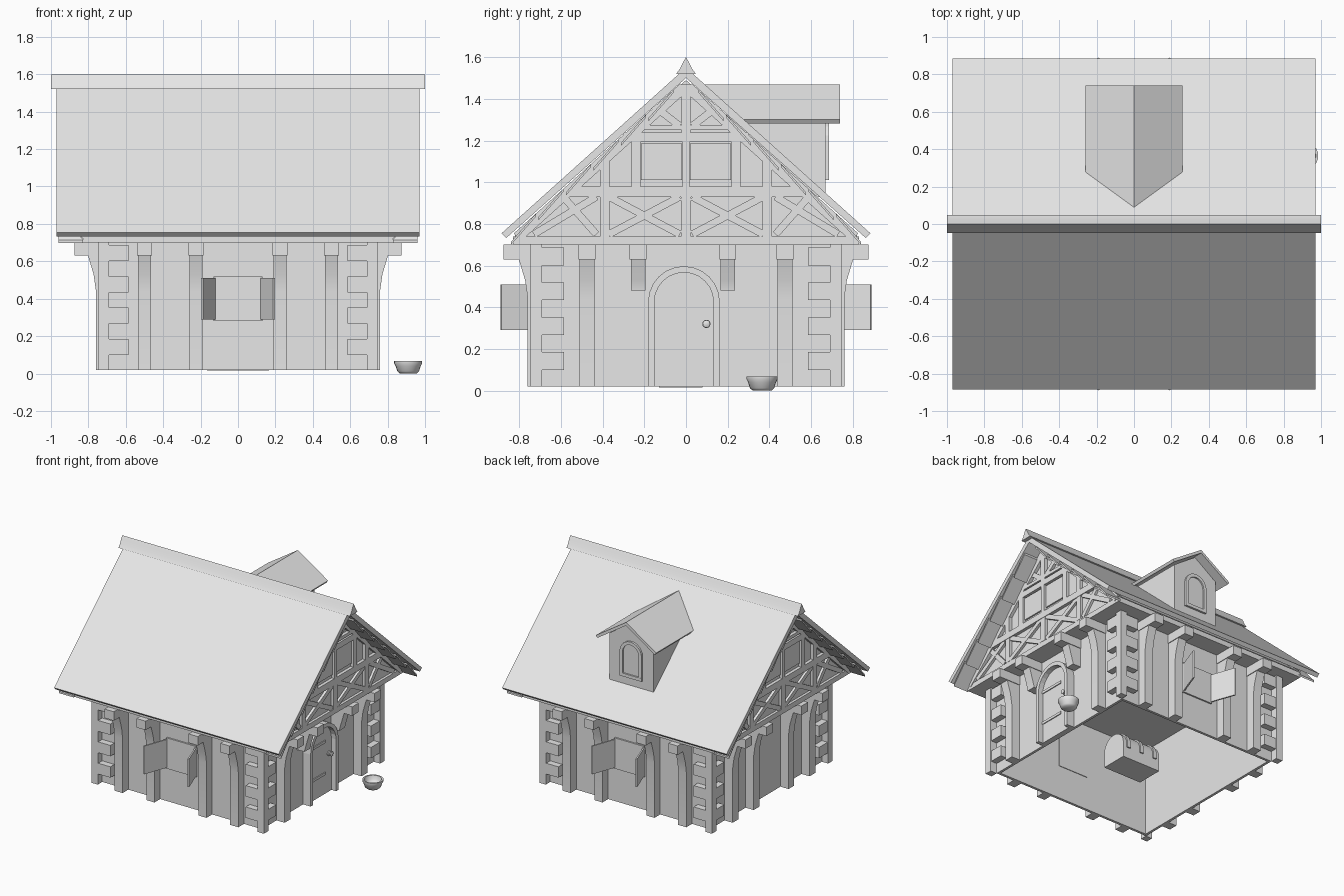
import bpy, bmesh, math
from mathutils import Matrix, Vector

old = bpy.data.objects.get("Cube")
if old:
    bpy.data.objects.remove(old, do_unlink=True)

grey = bpy.data.materials.new("plain_grey")
grey.use_nodes = True
grey.diffuse_color = (0.8, 0.8, 0.8, 1)
grey.node_tree.nodes["Principled BSDF"].inputs["Base Color"].default_value = (0.8, 0.8, 0.8, 1)

FRONT, RIGHT, BACK, LEFT = 0, 90, 180, 270
WALL, GABLE, BASE, FLOOR = 0.69, 0.82, 0.02, 0.70


def loft(name, ring_a, ring_b, turn=0):
    """Solid between two matching rings, turned about z."""
    bm = bmesh.new()
    a = [bm.verts.new(p) for p in ring_a]
    b = [bm.verts.new(p) for p in ring_b]
    bm.faces.new(a)
    bm.faces.new(b[::-1])
    n = len(a)
    for i in range(n):
        j = (i + 1) % n
        bm.faces.new((a[i], a[j], b[j], b[i]))
    bmesh.ops.transform(bm, matrix=Matrix.Rotation(math.radians(turn), 4, 'Z'), verts=bm.verts)
    bmesh.ops.recalc_face_normals(bm, faces=bm.faces)
    return finish(name, bm)


def finish(name, bm):
    me = bpy.data.meshes.new(name)
    bm.to_mesh(me)
    bm.free()
    me.materials.append(grey)
    ob = bpy.data.objects.new(name, me)
    bpy.context.scene.collection.objects.link(ob)
    return ob


def plate(name, side, pts, d0, d1):
    """Outline (along, up) on one side, reaching from d0 to d1 outward."""
    return loft(name, [(u, -d0, v) for u, v in pts], [(u, -d1, v) for u, v in pts], side)


def rail(name, side, pts, u0, u1):
    """Outline (out, up) on one side, running along it from u0 to u1."""
    return loft(name, [(u0, -d, v) for d, v in pts], [(u1, -d, v) for d, v in pts], side)


def rect(u0, u1, v0, v1):
    return [(u0, v0), (u1, v0), (u1, v1), (u0, v1)]


def timber(name, side, p, q, w, d0, d1):
    p, q = Vector(p), Vector(q)
    n = (q - p).orthogonal().normalized() * w / 2
    plate(name, side, [p + n, q + n, q - n, p - n], d0, d1)


def arch(c, r, v0, spring, flip=False):
    pts = [(c + r, v0)]
    pts += [(c + r * math.cos(t * math.pi / 12), spring + r * math.sin(t * math.pi / 12)) for t in range(13)]
    pts += [(c - r, v0)]
    return pts[::-1] if flip else pts


def lathe(name, profile, loc, steps=20):
    bm = bmesh.new()
    vs = [bm.verts.new((r, 0, z)) for r, z in profile]
    es = [bm.edges.new(e) for e in zip(vs, vs[1:])]
    bmesh.ops.spin(bm, geom=vs + es, cent=(0, 0, 0), axis=(0, 0, 1), angle=math.tau, steps=steps)
    bmesh.ops.remove_doubles(bm, verts=bm.verts, dist=0.0005)
    bmesh.ops.recalc_face_normals(bm, faces=bm.faces)
    ob = finish(name, bm)
    ob.location = loc
    return ob


def smooth(ob, angle=40):
    bpy.ops.object.select_all(action='DESELECT')
    ob.select_set(True)
    bpy.context.view_layer.objects.active = ob
    bpy.ops.object.shade_smooth_by_angle(angle=math.radians(angle))


# Walls, corner stones
for side in (FRONT, RIGHT, BACK, LEFT):
    plate("wall", side, rect(-WALL, WALL, BASE, FLOOR), WALL - 0.02, WALL)
    plate("corner_column", side, rect(0.69, 0.745, BASE, FLOOR), 0.69, 0.745)
    for s in (-1, 1):
        for k in range(4):
            z = 0.10 + 0.167 * k
            plate("corner_stone", side, rect(s * 0.585, s * 0.70, z, z + 0.085), WALL - 0.01, 0.74)


# Flared posts carrying the upper floor
def post(side, u, foot):
    out = [(0, foot), (0.07, foot), (0.07, max(foot, 0.44) + 0.005), (0.082, 0.53), (0.115, 0.64), (0, 0.64)]
    smooth(rail("post", side, [(WALL + d, v) for d, v in out], u - 0.035, u + 0.035), 25)
    rail("post_block", side, [(WALL + d, v) for d, v in rect(0, 0.185, 0.63, FLOOR)], u - 0.04, u + 0.04)


for side, inner, outer in ((FRONT, 0.225, 0.5), (BACK, 0.225, 0.5), (RIGHT, 0.215, 0.475), (LEFT, 0.215, 0.475)):
    for s in (-1, 1):
        post(side, s * outer, BASE)
        post(side, s * inner - (0.015 if side == RIGHT else 0), 0.48 if side == RIGHT else BASE)

# Windows with open shutters
for side in (FRONT, BACK):
    plate("window_panel", side, rect(-0.13, 0.13, 0.28, 0.52), WALL - 0.025, WALL + 0.012)
    for s in (-1, 1):
        foot = [(s * 0.13, -0.70), (s * 0.197, -0.885), (s * 0.187, -0.89), (s * 0.12, -0.705)]
        loft("shutter", [(x, y, 0.29) for x, y in foot], [(x, y, 0.51) for x, y in foot], side)

# Door
C = -0.01
plate("door_frame", RIGHT, arch(C, 0.172, BASE, 0.425) + arch(C, 0.142, BASE, 0.425, True), WALL, 0.755)
plate("door", RIGHT, arch(C, 0.142, BASE, 0.425), WALL, 0.715)
for z in (0.17, 0.42):
    plate("door_hinge", RIGHT, rect(-0.15, 0.05, z, z + 0.02), 0.71, 0.722)
knob = lathe("door_knob", [(0.02, 0), (0.02, 0.01), (0.008, 0.014), (0.018, 0.03), (0, 0.04)], (0.713, 0.098, 0.32), 12)
knob.rotation_euler.y = math.pi / 2
smooth(knob)

# Upper floor
rail("upper_floor", RIGHT, rect(-0.84, 0.84, FLOOR, 0.74), -0.83, 0.83)
plate("gable_body", RIGHT, [(-0.82, 0.72), (0.82, 0.72), (0.82, 0.75), (0, 1.49), (-0.82, 0.75)], -GABLE, GABLE)

# Gable timber framing
T0, T1 = GABLE - 0.01, GABLE + 0.025
for side in (RIGHT, LEFT):
    def bar(p, q, w=0.04, d=T1):
        timber("gable_timber", side, p, q, w, T0, d)
    bar((-0.56, 0.955), (0.56, 0.955), 0.05)
    bar((-0.30, 1.215), (0.30, 1.215), 0.045)
    bar((-0.2, 1.262), (0.2, 1.262), 0.025)
    bar((0, 1.22), (0, 1.47), 0.045)
    bar((0, 0.98), (0, 1.2), 0.035)
    bar((0, 0.74), (0, 0.94), 0.05, T1 - 0.003)
    for s in (-1, 1):
        bar((s * 0.81, 0.735), (s * 0.01, 1.455), 0.05)
        bar((s * 0.24, 0.97), (s * 0.24, 1.21), 0.045)
        bar((s * 0.39, 0.97), (s * 0.39, 1.12), 0.045)
        bar((s * 0.39, 0.74), (s * 0.39, 0.94), 0.045, T1 - 0.003)
        bar((s * 0.55, 0.97), (s * 0.41, 1.10), 0.035, T1 - 0.003)
        bar((s * 0.03, 1.27), (s * 0.16, 1.37), 0.035, T1 - 0.003)
        bar((s * 0.73, 0.75), (s * 0.43, 0.93), 0.035, T1 - 0.005)
        bar((s * 0.43, 0.75), (s * 0.58, 0.92), 0.035, T1 - 0.007)
        bar((s * 0.03, 0.93), (s * 0.37, 0.75), 0.035, T1 - 0.005)
        bar((s * 0.03, 0.75), (s * 0.37, 0.93), 0.035, T1 - 0.007)
        plate("gable_window", side, rect(s * 0.02, s * 0.215, 1.01, 1.185), T0, GABLE + 0.012)

# Main roof and ridge cap
RIDGE, SLOPE = 1.55, 0.9
half = [(0.885, 0.755), (0.862, 0.733)]
plate("roof", RIGHT, [(0, RIDGE)] + half + [(0, 1.50)] + [(-y, z) for y, z in half[::-1]], -0.97, 0.97)
cap = [(0.047, 1.52), (0.028, 1.546), (0.012, 1.58)]
smooth(plate("ridge_cap", RIGHT, cap + [(0, 1.60)] + [(-y, z) for y, z in cap[::-1]], -1, 1), 35)

# Loose boards under the roof ends
for s in (-1, 1):
    for e in (-1, 1):
        for k in range(6):
            y0, y1 = 0.06 + 0.132 * k, 0.18 + 0.132 * k
            z0, z1 = 1.498 - SLOPE * y0, 1.47 - SLOPE * y1
            board = [(s * y0, z0), (s * y1, z1), (s * y1, z1 - 0.015), (s * y0, z0 - 0.015)]
            plate("roof_board", RIGHT, board, e * 0.83, e * 0.96)

# Dormer, its roof ending where it meets the main roof
plate("dormer_body", BACK, [(-0.19, 0.93), (0.19, 0.93), (0.19, 1.31), (0, 1.44), (-0.19, 1.31)], 0.2, 0.67)
half = [(0.26, 1.30), (0.248, 1.282)]
outline = [(0, 1.47)] + half + [(0, 1.445)] + [(-x, z) for x, z in half[::-1]]
loft("dormer_roof", [(x, (RIDGE - z) / SLOPE, z) for x, z in outline], [(x, 0.74, z) for x, z in outline])
plate("dormer_window_frame", BACK, arch(0, 0.095, 1.02, 1.20) + arch(0, 0.07, 1.02, 1.20, True), 0.66, 0.685)
plate("dormer_window", BACK, arch(0, 0.07, 1.02, 1.20), 0.66, 0.674)
plate("dormer_sill", BACK, rect(-0.095, 0.095, 1.01, 1.035), 0.66, 0.686)

# Chest indoors
plate("chest", RIGHT, rect(-0.13, 0.08, 0.015, 0.13), -0.165, 0.165)
smooth(plate("chest_lid", RIGHT, arch(-0.025, 0.105, 0.125, 0.13), -0.165, 0.165))
for x in (-0.12, 0, 0.12):
    smooth(plate("chest_band", RIGHT, arch(-0.025, 0.115, 0.1, 0.13), x - 0.015, x + 0.015))

# Bowl by the door
bowl = [(0, 0), (0.045, 0), (0.058, 0.012), (0.067, 0.04), (0.075, 0.055), (0.075, 0.068),
        (0.063, 0.068), (0.056, 0.04), (0.04, 0.02), (0, 0.015)]
smooth(lathe("bowl", bowl, (0.91, 0.365, 0), 24), 50)
